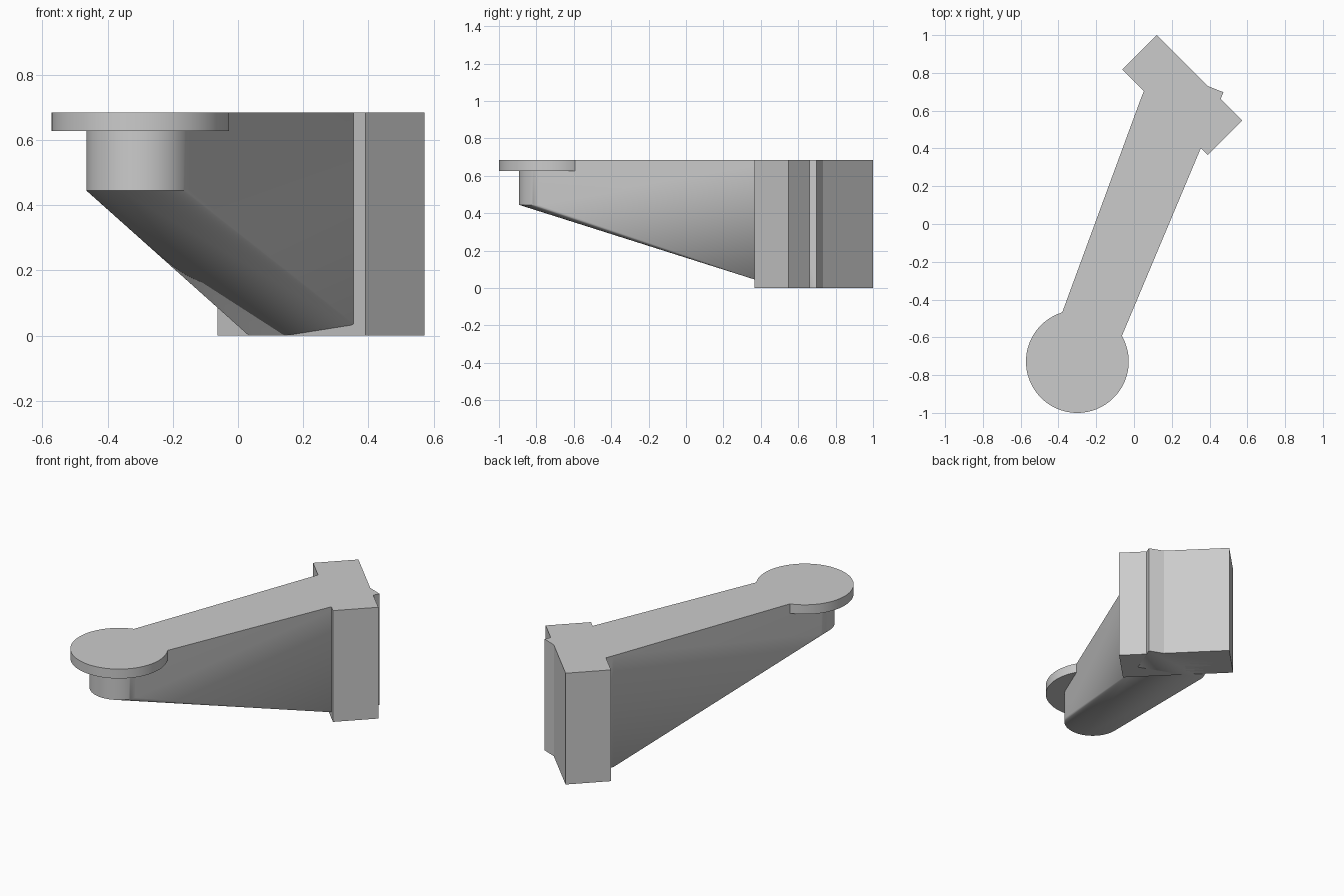
import bpy, bmesh
from math import radians
from mathutils import Matrix, Vector

cube = bpy.data.objects.get("Cube")
if cube:
    bpy.data.objects.remove(cube, do_unlink=True)

TOP = 0.685
PIVOT = Vector((-0.30, -0.728, 0))

grey = bpy.data.materials.new("light_grey")
grey.use_nodes = True
colour = (0.6, 0.6, 0.6, 1)
grey.diffuse_color = colour
grey.node_tree.nodes["Principled BSDF"].inputs["Base Color"].default_value = colour


def finish(name, bm, location, turn):
    """Turn a bmesh into a placed, shaded object."""
    bmesh.ops.recalc_face_normals(bm, faces=bm.faces)
    mesh = bpy.data.meshes.new(name)
    bm.to_mesh(mesh)
    bm.free()
    mesh.materials.append(grey)
    obj = bpy.data.objects.new(name, mesh)
    obj.location = location
    obj.rotation_euler.z = radians(turn)
    bpy.context.collection.objects.link(obj)
    bpy.ops.object.select_all(action="DESELECT")
    obj.select_set(True)
    bpy.context.view_layer.objects.active = obj
    bpy.ops.object.shade_smooth_by_angle(angle=radians(30))
    return obj


def add_box(bm, x0, x1, half_width, z0, z1):
    size = Matrix.Diagonal((x1 - x0, 2 * half_width, z1 - z0, 1))
    centre = Matrix.Translation(((x0 + x1) / 2, 0, (z0 + z1) / 2))
    bmesh.ops.create_cube(bm, size=1, matrix=centre @ size)


def add_cylinder(bm, radius, z0, z1):
    bmesh.ops.create_cone(bm, cap_ends=True, segments=96, radius1=radius,
                          radius2=radius, depth=z1 - z0,
                          matrix=Matrix.Translation((0, 0, (z0 + z1) / 2)))


# Round top plate
bm = bmesh.new()
add_cylinder(bm, 0.272, 0.627, TOP)
finish("round_plate", bm, PIVOT, 0)

# Tapered arm: hull around the round post and the deep root box
bm = bmesh.new()
add_cylinder(bm, 0.165, 0.445, TOP)
add_box(bm, 1.41, 1.61, 0.197, 0, TOP)
bmesh.ops.delete(bm, geom=bm.faces[:] + bm.edges[:], context="EDGES_FACES")
hull = bmesh.ops.convex_hull(bm, input=bm.verts)
bmesh.ops.delete(bm, geom=[v for v in bm.verts if not v.link_faces], context="VERTS")
bmesh.ops.dissolve_limit(bm, angle_limit=radians(0.2), verts=bm.verts, edges=bm.edges)
finish("tapered_arm", bm, PIVOT, 68.5)

# Diagonal mounting block
bm = bmesh.new()
add_box(bm, -0.1285, 0.1285, 0.32, 0, TOP)
finish("mounting_block", bm, (0.255, 0.683, 0), 45)
